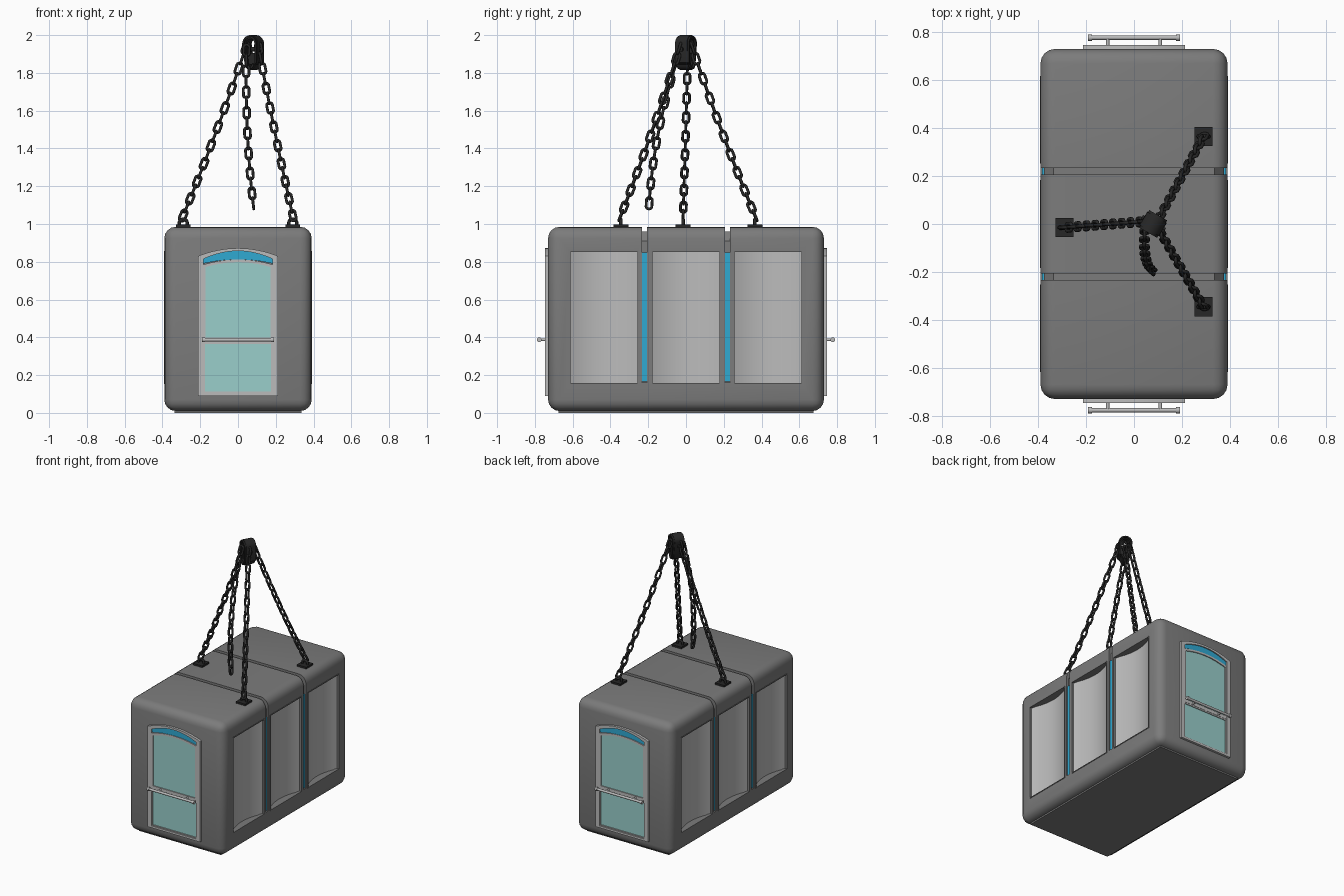
import bpy, bmesh
from math import sin, cos, pi, radians
from mathutils import Vector, Matrix

if "Cube" in bpy.data.objects:
    bpy.data.objects.remove(bpy.data.objects["Cube"])


def material(name, rgb):
    m = bpy.data.materials.new(name)
    m.diffuse_color = (*rgb, 1)
    m.use_nodes = True
    m.node_tree.nodes["Principled BSDF"].inputs["Base Color"].default_value = m.diffuse_color
    return m


SHELL = material("shell_grey", (0.2, 0.2, 0.2))
LIGHT = material("light_grey", (0.5, 0.5, 0.5))
BLACK = material("dark_iron", (0.02, 0.02, 0.02))
BLUE = material("blue_strip", (0.03, 0.4, 0.65))
GLASS = material("teal_glass", (0.32, 0.62, 0.6))

# local (u, v, depth) axes mapped to the world
XZ = Matrix(((1, 0, 0, 0), (0, 0, 1, 0), (0, 1, 0, 0), (0, 0, 0, 1)))
YZ = Matrix(((0, 0, 1, 0), (1, 0, 0, 0), (0, 1, 0, 0), (0, 0, 0, 1)))
XY = Matrix.Identity(4)
BACK = Matrix.Rotation(pi, 4, 'Z')


def finish(name, bm, mat, angle=35):
    bmesh.ops.recalc_face_normals(bm, faces=bm.faces[:])
    me = bpy.data.meshes.new(name)
    bm.to_mesh(me)
    bm.free()
    ob = bpy.data.objects.new(name, me)
    bpy.context.collection.objects.link(ob)
    me.materials.append(mat)
    smooth(ob, angle)
    return ob


def smooth(ob, angle=35):
    bpy.ops.object.select_all(action='DESELECT')
    ob.select_set(True)
    bpy.context.view_layer.objects.active = ob
    bpy.ops.object.shade_smooth_by_angle(angle=radians(angle))


def solid(name, outer, d0, d1, M, mat, inner=None, bevel=0):
    """Extruded outline; with an inner loop of equal length it is a hollow frame."""
    bm = bmesh.new()
    rows = [[bm.verts.new(M @ Vector((u, v, d))) for u, v in loop]
            for loop, d in ([(outer, d0), (outer, d1)] +
                            ([(inner, d1), (inner, d0)] if inner else []))]
    pairs = list(zip(rows, rows[1:] + rows[:1])) if inner else [(rows[0], rows[1])]
    n = len(outer)
    for a, b in pairs:
        for i in range(n):
            j = (i + 1) % n
            bm.faces.new((a[i], a[j], b[j], b[i]))
    if not inner:
        bm.faces.new(rows[0])
        bm.faces.new(rows[1])
    if bevel:
        bmesh.ops.bevel(bm, geom=bm.edges[:], offset=bevel, segments=4,
                        profile=0.5, affect='EDGES')
    return finish(name, bm, mat)


def rect(u0, u1, v0, v1):
    return [(u0, v0), (u1, v0), (u1, v1), (u0, v1)]


def arch(w, z0, zs, zc, n=12):
    """Rectangle of half-width w with a shallow curved top."""
    top = [(w * (1 - 2 * i / n), zs + (zc - zs) * (1 - (1 - 2 * i / n) ** 2))
           for i in range(n + 1)]
    return [(-w, z0), (w, z0)] + top


# shell: rounded box with a floor plate
body = solid("cabin_shell", rect(-.39, .39, -.73, .73), .01, .985, XY, SHELL, bevel=.06)
solid("floor_plate", rect(-.335, .335, -.675, .675), 0, .03, XY, SHELL)

# cutters: grooves over the roof, and window bays on both sides
cutters = []
groove = [(-.45, .16), (-.375, .16), (-.375, .91), (-.335, .96), (.335, .96), (.375, .91),
          (.375, .16), (.45, .16), (.45, 1.1), (-.45, 1.1)]
for y in (-.22, .22):
    cutters.append(solid("groove_cutter", groove, y - .014, y + .014, XZ, SHELL))
for s in (-1, 1):
    for y in (-.435, 0, .435):
        cutters.append(solid("bay_cutter", rect(y - .18, y + .18, .155, .855),
                             s * .30, s * .45, YZ, SHELL))
for c in cutters:
    c.hide_render = True
    mod = body.modifiers.new("cut", 'BOOLEAN')
    mod.operation, mod.solver, mod.object = 'DIFFERENCE', 'EXACT', c
bpy.ops.object.select_all(action='DESELECT')
bpy.context.view_layer.objects.active = body
body.select_set(True)
for mod in list(body.modifiers):
    bpy.ops.object.modifier_apply(modifier=mod.name)
for c in cutters:
    bpy.data.objects.remove(c)
smooth(body)

# concave side panels, their thin rims, and blue strips
for s in (-1, 1):
    for y in (-.435, 0, .435):
        arc = [(s * (.335 + .045 * (i / 8 - 1) ** 2), y + .18 * (i / 8 - 1))
               for i in range(17)]
        solid("side_panel", arc + [(s * .30, y + .18), (s * .30, y - .18)],
              .155, .855, XY, LIGHT)
        solid("side_panel_rim", rect(y - .183, y + .183, .152, .858), s * .37, s * .393,
              YZ, SHELL, inner=rect(y - .177, y + .177, .158, .852))
    for y in (-.22, .22):
        solid("blue_side_strip", rect(y - .013, y + .013, .165, .85), s * .37, s * .383,
              YZ, BLUE)


def rod(name, p, q, r, mat, M):
    p, q = M @ Vector(p), M @ Vector(q)
    bm = bmesh.new()
    T = Matrix.Translation((p + q) / 2) @ (q - p).to_track_quat('Z', 'Y').to_matrix().to_4x4()
    bmesh.ops.create_cone(bm, cap_ends=True, segments=14, radius1=r, radius2=r,
                          depth=(q - p).length, matrix=T)
    return finish(name, bm, mat)


# doors at both ends
for R in (XY, BACK):
    M = R @ XZ
    solid("door_frame", arch(.213, .09, .83, .872), -.747, -.70, M, LIGHT,
          inner=arch(.183, .105, .815, .857))
    solid("door_glass", arch(.184, .10, .785, .81), -.736, -.71, M, GLASS)
    solid("door_sash", arch(.184, .375, .785, .812), -.743, -.71, M, LIGHT,
          inner=arch(.172, .40, .772, .798))
    low, high = arch(.184, 0, .79, .812)[2:], arch(.184, 0, .815, .857)[2:]
    solid("door_blue_header", low + high[::-1], -.739, -.71, M, BLUE)
    solid("door_lower_frame", rect(-.184, .184, .10, .38), -.741, -.71, M, LIGHT,
          inner=rect(-.176, .176, .112, .365))
    # push bar
    rod("door_bar", (-.18, -.777, .387), (.18, -.777, .387), .009, LIGHT, R)
    for x in (-.183, .183):
        rod("door_bar_cap", (x - .008, -.777, .387), (x + .008, -.777, .387), .013, LIGHT, R)
    for x in (-.11, .11):
        rod("door_bar_post", (x, -.73, .387), (x, -.777, .387), .007, LIGHT, R)


def add_link(bm, c, along, side, length=.076, width=.046, r=.0075, n=16, k=8):
    nrm = along.cross(side)
    rv, straight = width / 2 - r, (length - width) / 2
    rings = []
    for i in range(n):
        t = 2 * pi * (i + .5) / n
        out = side * cos(t) + along * sin(t)
        p = c + out * rv + along * (straight if sin(t) > 0 else -straight)
        rings.append([bm.verts.new(p + r * (cos(2 * pi * j / k) * out + sin(2 * pi * j / k) * nrm))
                      for j in range(k)])
    for i in range(n):
        a, b = rings[i], rings[(i + 1) % n]
        for j in range(k):
            bm.faces.new((a[j], a[(j + 1) % k], b[(j + 1) % k], b[j]))


def chain(name, p0, p1, p2, pitch=.054):
    """Alternating links along a quadratic curve."""
    p0, p1, p2 = Vector(p0), Vector(p1), Vector(p2)
    pos = lambda t: p0 * (1 - t) ** 2 + p1 * 2 * t * (1 - t) + p2 * t * t
    length = sum((pos((i + 1) / 40) - pos(i / 40)).length for i in range(40))
    n = round(length / pitch)
    bm = bmesh.new()
    for i in range(n + 1):
        t = i / n
        along = (p1 - p0).lerp(p2 - p1, t).normalized()
        side = along.cross(Vector((0, 1, 0))).normalized()
        if i % 2:
            side = along.cross(side)
        add_link(bm, pos(t), along, side)
    return finish(name, bm, BLACK, 60)


# sling chains with roof anchors
anchors = [((-.29, -.015), (.04, .01)), ((.29, .365), (.11, .035)), ((.29, -.345), (.11, -.035))]
for (ax, ay), (tx, ty) in anchors:
    mid = ((ax + tx) / 2, (ay + ty) / 2, 1.44)
    chain("sling_chain", (tx, ty, 1.93), mid, (ax, ay, 1.045))
    solid("roof_anchor_plate", rect(ax - .038, ax + .038, ay - .04, ay + .04),
          .975, .998, XY, BLACK)
    bm = bmesh.new()
    add_link(bm, Vector((ax, ay, 1.0)), Vector((0, 0, 1)), Vector((1, 0, 0)), .07, .06, .009)
    finish("roof_anchor_eye", bm, BLACK, 60)
chain("loose_chain", (.045, -.03, 1.92), (.035, -.17, 1.5), (.08, -.195, 1.11))


# top lifting ring: tapered oval band with a cross pin
def oval(grow):
    pts = []
    for i in range(24):
        t = 2 * pi * i / 24
        w = (.033 if sin(t) < 0 else .047) + grow
        pts.append((w * cos(t), (.048 if sin(t) > 0 else -.050) + (w if sin(t) > 0 else .04 + grow)
                    * sin(t)))
    return pts


S = Matrix.Translation((.08, 0, 1.905)) @ Matrix.Rotation(radians(-30), 4, 'Z')
solid("lifting_ring", oval(0), -.032, .032, S @ XZ, BLACK, inner=oval(-.02))
solid("lifting_ring_web", rect(-.028, .028, -.06, .0), -.024, .024, S @ XZ, BLACK)
rod("lifting_pin", (-.055, 0, .02), (.055, 0, .02), .012, BLACK, S)
for d in (-.036, .036):
    solid("lifting_ring_flange", oval(-.004), d - .006, d + .006, S @ XZ, BLACK,
          inner=oval(-.014))
